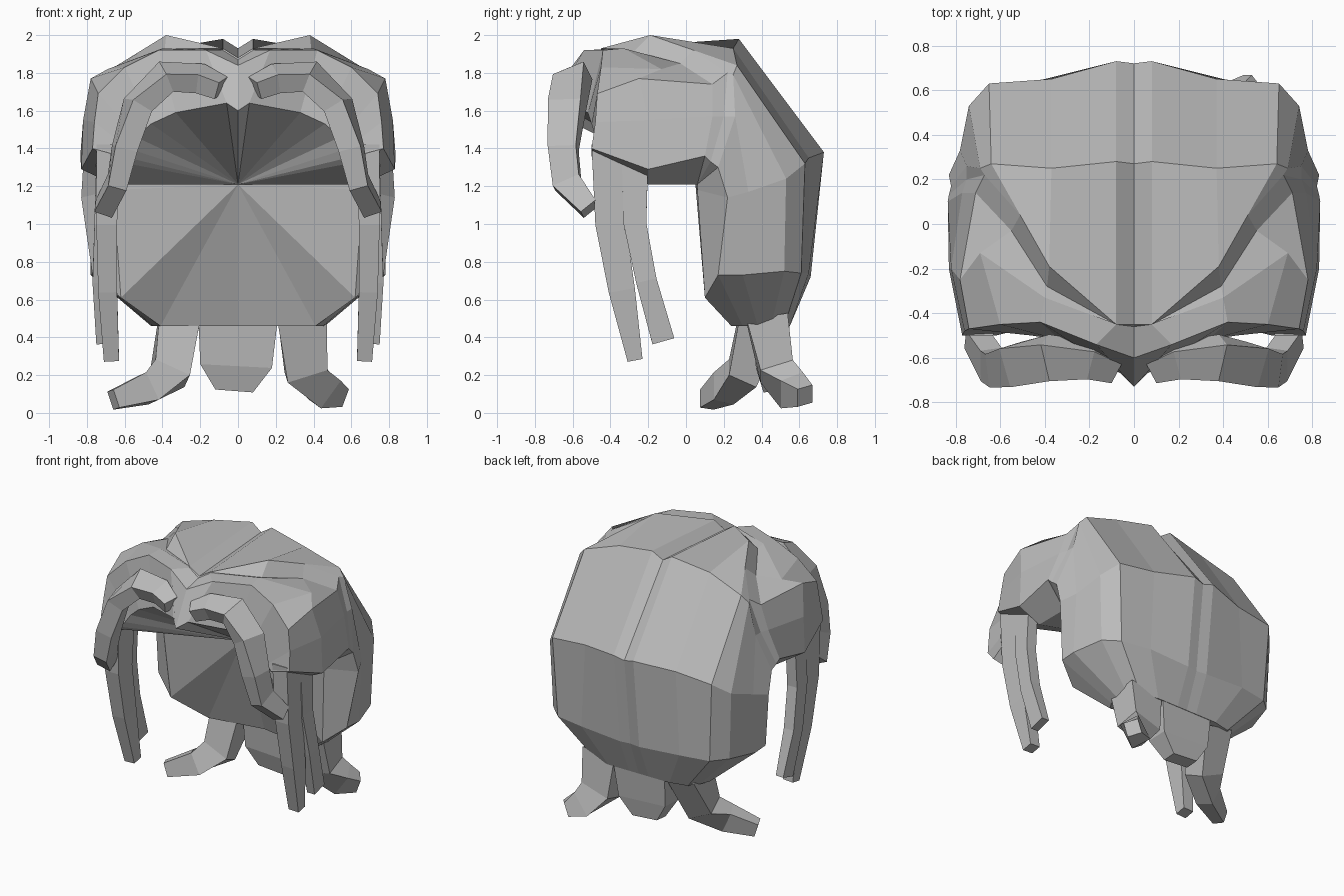
import bpy
import bmesh
from mathutils import Vector

default = bpy.data.objects.get("Cube")
if default:
    bpy.data.objects.remove(default, do_unlink=True)

# One flat grey for the whole hairstyle
grey = bpy.data.materials.new("hair_grey")
grey.use_nodes = True
colour = (0.5, 0.5, 0.5, 1)
grey.diffuse_color = colour
for node in grey.node_tree.nodes:
    if node.type == "BSDF_PRINCIPLED":
        node.inputs["Base Color"].default_value = colour


def finish(bm, name):
    """Clean a bmesh and turn it into a named, flat shaded object."""
    bmesh.ops.remove_doubles(bm, verts=bm.verts[:], dist=0.001)
    bmesh.ops.recalc_face_normals(bm, faces=bm.faces[:])
    mesh = bpy.data.meshes.new(name)
    bm.to_mesh(mesh)
    bm.free()
    mesh.materials.append(grey)
    obj = bpy.data.objects.new(name, mesh)
    bpy.context.collection.objects.link(obj)
    return obj


def add_polygon(bm, points):
    """Add one face, dropping repeated corners."""
    corners = []
    for point in points:
        if all((Vector(point) - Vector(other)).length > 0.002 for other in corners):
            corners.append(point)
    if len(corners) > 2:
        bm.faces.new([bm.verts.new(corner) for corner in corners])


def lofted_shell(name, sections, apex):
    """Loft half sections, mirror them, and close the hollow with a fan."""
    bm = bmesh.new()
    rim = sections[0] + [section[-1] for section in sections[1:]]
    rim += sections[-1][-2::-1]
    for side in (1, -1):
        def flip(point):
            return (side * point[0], point[1], point[2])

        for upper, lower in zip(sections, sections[1:]):
            for i in range(len(upper) - 1):
                quad = (upper[i], upper[i + 1], lower[i + 1], lower[i])
                add_polygon(bm, [flip(p) for p in quad])
        for start, end in zip(rim, rim[1:]):
            add_polygon(bm, [flip(p) for p in (start, end, apex)])
    return finish(bm, name)


def lock(name, stations, normal, side=1):
    """Sweep a four sided lock; a station is x, y, z, half width, half depth."""
    bm = bmesh.new()
    centres = [Vector((side * s[0], s[1], s[2])) for s in stations]
    normal = Vector(normal)
    rings = []
    last = len(stations) - 1
    for i, station in enumerate(stations):
        tangent = centres[min(i + 1, last)] - centres[max(i - 1, 0)]
        tangent.normalize()
        depth = (normal - tangent * normal.dot(tangent)).normalized()
        width = tangent.cross(depth)
        half_width, half_depth = station[3:]
        ring = []
        for a, b in ((-1, -1), (1, -1), (1, 1), (-1, 1)):
            corner = centres[i] + width * a * half_width + depth * b * half_depth
            ring.append(bm.verts.new(corner))
        rings.append(ring)
    for first, second in zip(rings, rings[1:]):
        for i in range(4):
            j = (i + 1) % 4
            bm.faces.new((first[i], first[j], second[j], second[i]))
    bm.faces.new(rings[0])
    bm.faces.new(rings[-1])
    return finish(bm, name)


# Half sections of the main shell, each from the parting out to the inner rim
brow = [(0, -.73, 1.6), (.06, -.67, 1.64), (.33, -.52, 1.59), (.46, -.5, 1.53),
        (.54, -.48, 1.46), (.58, -.49, 1.4), (.62, -.5, 1.36), (.64, -.48, 1.33)]
crest = [(0, -.6, 1.84), (.17, -.54, 1.92), (.42, -.44, 1.92), (.6, -.45, 1.83),
         (.74, -.47, 1.69), (.76, -.48, 1.54), (.77, -.5, 1.4), (.64, -.48, 1.33)]
front_clump = [(0, -.46, 1.87), (.08, -.45, 1.92), (.4, -.33, 1.93), (.69, -.13, 1.82),
               (.78, -.25, 1.77), (.82, -.2, 1.55), (.83, -.2, 1.29), (.66, -.2, 1.21)]
groove = [(0, -.45, 1.88), (.08, -.45, 1.93), (.39, -.28, 1.91), (.55, -.03, 1.85),
          (.71, .14, 1.74), (.77, .14, 1.57), (.835, .1, 1.36), (.66, .06, 1.21)]
peak = groove[:2] + [(.38, -.19, 2), (.51, .04, 1.92), (.67, .22, 1.8),
                     (.75, .2, 1.57), (.83, .13, 1.33), (.66, .06, 1.21)]
crown = [(0, .27, 1.93), (.08, .28, 1.98), (.37, .25, 1.93), (.64, .27, 1.84),
         (.69, .25, 1.79), (.75, .26, 1.57), (.82, .17, 1.3), (.66, .06, 1.21)]
nape_top = [(0, .72, 1.36), (.08, .73, 1.38), (.37, .65, 1.35), (.65, .63, 1.32),
            (.74, .53, 1.24), (.78, .33, 1.17), (.83, .22, 1.14), (.66, .06, 1.18)]
nape_low = [(0, .65, .72), (.08, .66, .72), (.4, .65, .74), (.62, .61, .74),
            (.72, .52, .75), (.78, .3, .73), (.77, .17, .73), (.62, .1, .61)]
base_outline = [(0, .55), (.08, .55), (.25, .55), (.38, .52),
                (.43, .45), (.46, .38), (.45, .3), (.41, .24)]
base_back = [(x, y, .46) for x, y in base_outline]
base_front = [(.41 * i / 7, .24 + .01 * (7 - i), .46) for i in range(8)]
lofted_shell("hair_shell",
             [brow, crest, front_clump, groove, peak, crown,
              nape_top, nape_low, base_back, base_front],
             (0, .05, 1.21))

# Locks framing the face, one of each per side
front = (0, -1, 0)
front_down = (0, -1, -.5)
outward = (1, 0, 0)
fringe_path = [(.09, -.65, 1.72, .05, .05), (.2, -.61, 1.77, .055, .07),
               (.38, -.6, 1.78, .055, .09), (.53, -.63, 1.63, .06, .09),
               (.6, -.65, 1.4, .06, .075), (.64, -.63, 1.22, .05, .075),
               (.71, -.51, 1.08, .05, .05)]
sideburn_path = [(.69, -.4, 1.42, .1, .06), (.695, -.4, 1, .08, .055),
                 (.69, -.34, .65, .07, .05), (.67, -.27, .28, .04, .04)]
rear_path = [(.71, -.27, 1.35, .07, .04), (.72, -.27, 1, .06, .04),
             (.73, -.21, .7, .055, .04), (.72, -.12, .38, .06, .03)]
for label, side in (("left", 1), ("right", -1)):
    lock("fringe_lock_" + label, fringe_path, front_down, side)
    lock("sideburn_lock_" + label, sideburn_path, outward, side)
    lock("rear_sideburn_lock_" + label, rear_path, outward, side)

# Three loose tails under the nape
lock("tail_right", [(-.31, .4, .5, .11, .12), (-.36, .3, .21, .1, .08),
                    (-.48, .2, .13, .08, .06), (-.66, .11, .07, .05, .04)], front)
lock("tail_left", [(.34, .43, .5, .13, .11), (.36, .48, .22, .11, .09),
                   (.46, .56, .12, .09, .07), (.54, .63, .09, .05, .05)], front)
lock("tail_middle", [(0, .45, .5, .21, .1), (-.01, .45, .25, .19, .08),
                     (-.02, .46, .12, .1, .05)], front)
